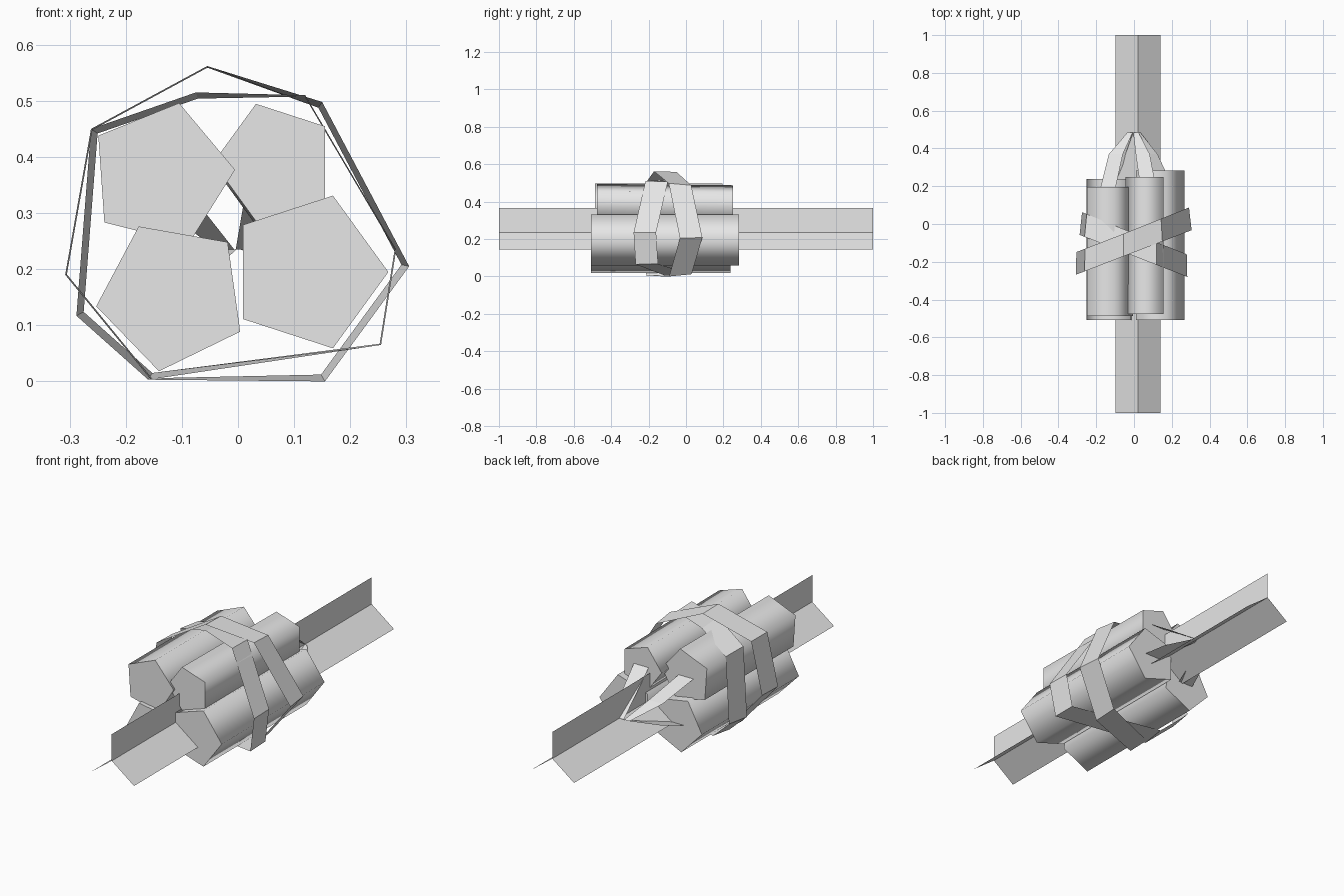
import bpy, math
from mathutils import Vector

cube = bpy.data.objects.get("Cube")
if cube:
    bpy.data.objects.remove(cube, do_unlink=True)

grey = bpy.data.materials.new("plain grey")
grey.use_nodes = True
grey.diffuse_color = (0.8, 0.8, 0.8, 1)
grey.node_tree.nodes["Principled BSDF"].inputs["Base Color"].default_value = (0.8, 0.8, 0.8, 1)


def make(name, verts, faces, smooth=False):
    mesh = bpy.data.meshes.new(name)
    mesh.from_pydata(verts, [], faces)
    mesh.materials.append(grey)
    obj = bpy.data.objects.new(name, mesh)
    bpy.context.collection.objects.link(obj)
    if smooth:
        bpy.ops.object.select_all(action="DESELECT")
        obj.select_set(True)
        bpy.context.view_layer.objects.active = obj
        bpy.ops.object.shade_smooth_by_angle(angle=math.radians(80))
    return obj


def strip(name, left, right, closed=False):
    """Ribbon surface joining two matching rows of points."""
    n = len(left)
    faces = [(i, (i + 1) % n, n + (i + 1) % n, n + i) for i in range(n if closed else n - 1)]
    return make(name, left + right, faces)


# Pentagonal sticks: centre x, z, radius, first corner angle, front y, back y, drop at back
STICKS = {
    "upper_right": (-0.137, 0.368, 0.132, 76, -0.487, 0.195, 0),
    "upper_left": (0.066, 0.39, 0.11, 36, -0.477, 0.25, 0.007),
    "lower_left": (0.125, 0.195, 0.143, 0, -0.508, 0.283, 0),
    "lower_right": (-0.117, 0.153, 0.137, -28, -0.508, 0.238, 0),
}
JOIN = Vector((0.0, 0.485, 0.235))

for name, (cx, cz, r, turn, front, back, drop) in STICKS.items():
    angles = [math.radians(turn + 72 * k) for k in range(5)]
    ring = [(cx + r * math.cos(a), cz + r * math.sin(a)) for a in angles]
    verts = [(x, front, z) for x, z in ring] + [(x, back, z - drop) for x, z in ring]
    faces = [(k, k + 5, (k + 1) % 5 + 5, (k + 1) % 5) for k in range(5)]
    faces += [tuple(range(5)), tuple(range(9, 4, -1))]
    make(name + "_stick", verts, faces, smooth=True)

    # Fuse ribbon bending from the stick's back end to the shared tip
    start = Vector((cx, back, cz))
    middle = start.lerp(JOIN, 0.5)
    middle.x, middle.y = cx * 0.7, 0.37
    tip = JOIN + Vector((cx * 0.15, 0, 0))
    path = [(start, 0.04), (middle, 0.037), (tip, 0.014)]
    strip(name + "_fuse",
          [p - Vector((w, 0, 0)) for p, w in path],
          [p + Vector((w, 0, 0)) for p, w in path])


# Two crossing straps wound around the bundle
def strap(name, loop, middle_y, slope, side):
    front, back = [], []
    for x, z in loop:
        y = middle_y + slope * x
        k = 0.955 if x * side > 0 else 0.99
        front.append((x, y - 0.06, z))
        back.append((x * k, y + 0.06, 0.27 + (z - 0.27) * k))
    strip(name, front, back, closed=True)


strap("outer_strap", [(-0.262, 0.45), (-0.055, 0.562), (0.15, 0.498), (0.305, 0.205),
                      (0.155, 0.0), (-0.155, 0.003), (-0.308, 0.19)], -0.09, 0.385, 1)
strap("inner_strap", [(-0.262, 0.45), (-0.075, 0.515), (0.12, 0.51), (0.282, 0.235),
                      (0.255, 0.065), (-0.16, 0.003), (-0.288, 0.117)], -0.11, -0.39, -1)

# Three thin vanes running the full length from a common centre line
for name, x, z in (("top_vane", 0.02, 0.365), ("left_vane", 0.14, 0.145), ("right_vane", -0.097, 0.148)):
    strip(name, [(0.02, -1, 0.235), (0.02, 1, 0.235)], [(x, -1, z), (x, 1, z)])
